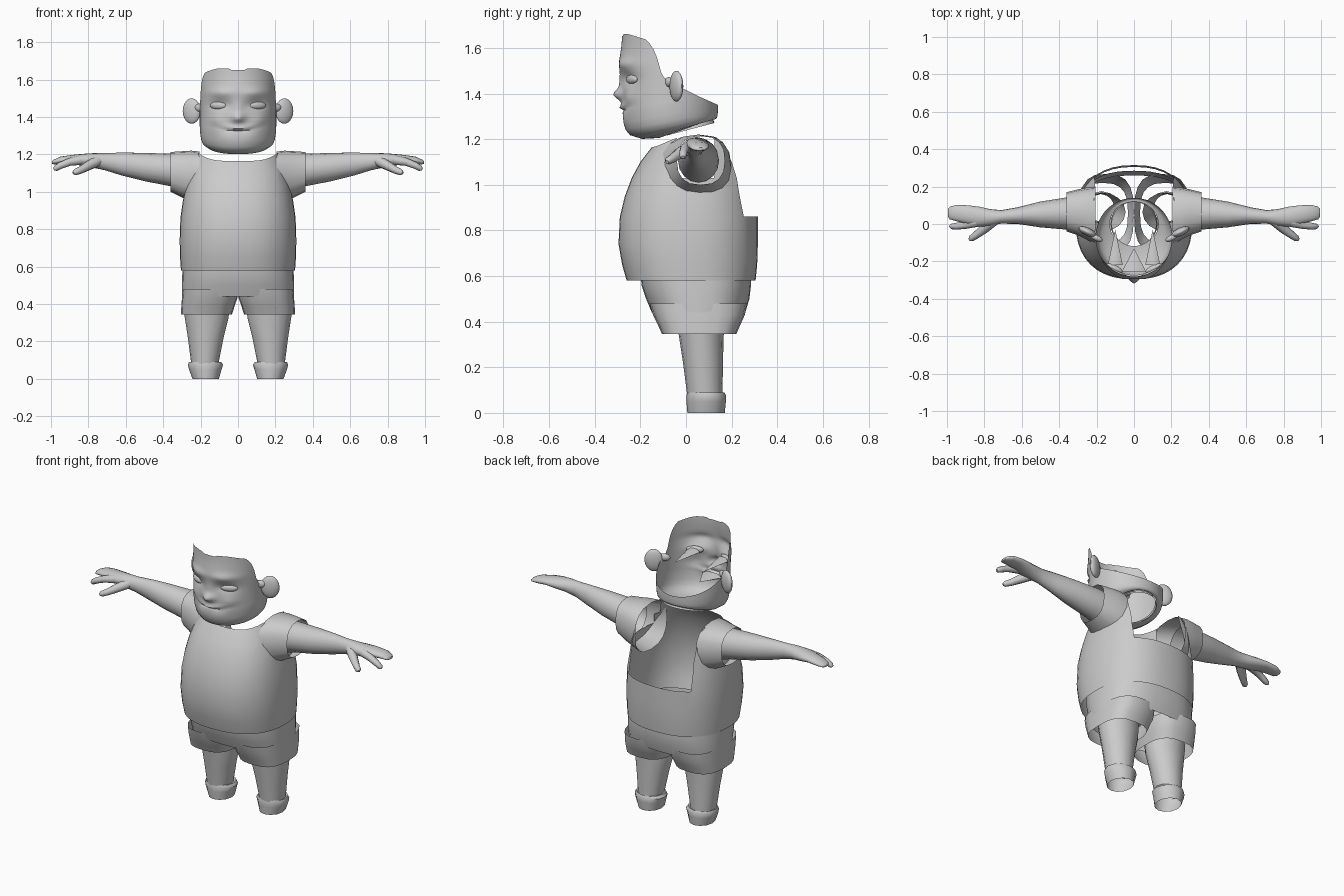
import bpy, bmesh, math
from mathutils import Vector

cube = bpy.data.objects.get("Cube")
if cube:
    bpy.data.objects.remove(cube, do_unlink=True)

clay = bpy.data.materials.new("light_grey")
clay.use_nodes = True
clay.diffuse_color = (0.6, 0.6, 0.6, 1)
clay.node_tree.nodes["Principled BSDF"].inputs["Base Color"].default_value = (0.6, 0.6, 0.6, 1)


def finish(bm, name, mirror=False, angle=50):
    bmesh.ops.recalc_face_normals(bm, faces=bm.faces)
    mesh = bpy.data.meshes.new(name)
    bm.to_mesh(mesh)
    bm.free()
    mesh.materials.append(clay)
    for p in mesh.polygons:
        p.use_smooth = True
    mesh.set_sharp_from_angle(angle=math.radians(angle))
    ob = bpy.data.objects.new(name, mesh)
    bpy.context.collection.objects.link(ob)
    if mirror:
        ob.modifiers.new("mirror", 'MIRROR')
    return ob


def skin(rows, cap=False):
    """Bridge closed rows of points into a tube."""
    bm = bmesh.new()
    rings = [[bm.verts.new(p) for p in row] for row in rows]
    n = len(rings[0])
    for a, b in zip(rings, rings[1:]):
        for i in range(n):
            j = (i + 1) % n
            bm.faces.new((a[i], a[j], b[j], b[i]))
    if cap:
        bm.faces.new(rings[-1])
    return bm


def power(v, n):
    return math.copysign(abs(v) ** (2 / n), v)


def loft(axis, sections, sides=16, n=2.0, cap=False):
    """Each section: position on axis, then low/high extents on the other two axes."""
    rows = []
    for pos, lo1, hi1, lo2, hi2 in sections:
        row = []
        for i in range(sides):
            a = 2 * math.pi * i / sides
            u = (lo1 + hi1) / 2 + (hi1 - lo1) / 2 * power(math.cos(a), n)
            v = (lo2 + hi2) / 2 + (hi2 - lo2) / 2 * power(math.sin(a), n)
            row.append((pos, u, v) if axis == 'x' else (u, v, pos))
        rows.append(row)
    return skin(rows, cap)


def interp(x, pts):
    if x <= pts[0][0]:
        return pts[0][1]
    for (x0, y0), (x1, y1) in zip(pts, pts[1:]):
        if x <= x1:
            return y0 + (y1 - y0) * (x - x0) / (x1 - x0)
    return pts[-1][1]


# Shirt body, with the upper back and armholes cut away
bm = loft('z', [(0.58, -.305, .305, -.26, .305), (0.65, -.31, .31, -.28, .312),
                (0.74, -.312, .312, -.296, .315), (0.86, -.308, .308, -.29, .315),
                (0.95, -.295, .295, -.268, .3), (1.03, -.28, .28, -.238, .29),
                (1.10, -.26, .26, -.2, .28), (1.165, -.225, .225, -.15, .25)], 40, 2.35)
for v in bm.verts:
    if v.co.z > 1.16:
        v.co.z += 0.045 * min(1, abs(v.co.x) / .215) ** 4
for co, no in (((.21, 0, 0), (1, 0, 0)), ((-.21, 0, 0), (1, 0, 0)), ((0, 0, .86), (0, 0, 1))):
    bmesh.ops.bisect_plane(bm, geom=bm.verts[:] + bm.edges[:] + bm.faces[:],
                           plane_co=co, plane_no=no, dist=0.002)
cut = []
for f in bm.faces:
    c = f.calc_center_median()
    back = c.z > .86 and c.y > 0 and abs(c.x) < .21
    armhole = c.z > 1.03 and -.06 < c.y < .14 and abs(c.x) > .21
    if back or armhole:
        cut.append(f)
bmesh.ops.delete(bm, geom=cut, context='FACES')
finish(bm, "shirt_body")

# Sleeves
bm = loft('x', [(.205, -.11, .2, .93, 1.215), (.25, -.085, .195, .95, 1.22),
                (.30, -.06, .185, .97, 1.217), (.36, -.04, .17, 1.0, 1.213)], 16, 2.5)
finish(bm, "sleeve", True)

# Shorts
bm = loft('z', [(.62, -.295, .295, -.2, .285), (.56, -.298, .298, -.195, .285),
                (.5, -.3, .3, -.175, .278), (.44, -.3, .3, -.15, .26)], 32, 2.5)
finish(bm, "shorts_waist")
bm = loft('z', [(.48, .0, .296, -.16, .268), (.43, .004, .3, -.145, .258),
                (.39, .018, .303, -.125, .24), (.345, .032, .305, -.105, .22)], 20, 2.8)
finish(bm, "shorts_leg", True)

# Legs and ankle cuffs
bm = loft('z', [(.40, .045, .293, -.04, .168), (.33, .05, .285, -.03, .165),
                (.22, .077, .268, -.013, .162), (.08, .105, .25, .005, .16)])
finish(bm, "leg", True)
bm = loft('z', [(.085, .105, .25, .012, .16), (.09, .09, .262, .006, .168),
                (.075, .08, .268, .002, .176), (.05, .088, .262, .002, .175),
                (0, .102, .243, .006, .17)], 12)
finish(bm, "ankle_cuff", True, 35)

# Arm running into a mitten-shaped hand
bm = loft('x', [(.29, -.035, .145, 1.01, 1.2), (.36, -.03, .142, 1.03, 1.204),
                (.5, -.018, .12, 1.057, 1.208), (.62, .0, .09, 1.087, 1.21),
                (.71, .002, .074, 1.115, 1.207), (.77, -.01, .08, 1.128, 1.207),
                (.83, -.015, .093, 1.138, 1.203), (.89, .0, .1, 1.15, 1.197),
                (.95, .015, .102, 1.148, 1.188), (.985, .025, .092, 1.147, 1.172),
                (.995, .04, .08, 1.15, 1.164)], cap=True)
finish(bm, "arm_and_hand", True)


def digit(name, path, radii):
    """Tapered finger along a short path."""
    pts = [Vector(p) for p in path]
    rows = []
    for i, p in enumerate(pts):
        d = (pts[min(i + 1, len(pts) - 1)] - pts[max(i - 1, 0)]).normalized()
        s = d.cross(Vector((0, 0, 1))).normalized()
        t = s.cross(d)
        rows.append([p + radii[i] * (s * math.cos(k * math.pi / 4) + t * math.sin(k * math.pi / 4))
                     for k in range(8)])
    finish(skin(rows, True), name, True)


digit("thumb", [(.75, .02, 1.165), (.80, -.025, 1.14), (.845, -.06, 1.115), (.87, -.078, 1.105), (.88, -.084, 1.1)],
      [.03, .026, .02, .017, .008])
digit("index_finger", [(.84, .01, 1.17), (.90, -.005, 1.16), (.95, -.012, 1.14), (.975, -.013, 1.125), (.985, -.013, 1.12)],
      [.026, .021, .018, .015, .007])


# Head: face, jaw and nape, open at the crown and the neck
def bump(x, z, cx, cz, wx, wz):
    return math.exp(-((x - cx) / wx) ** 2 - ((z - cz) / wz) ** 2)


def face_relief(x, z):
    ax = abs(x)
    smile = 1.322 + 1.8 * x * x
    d = .036 * bump(ax, z, 0, 1.395, .032, .024) + .010 * bump(ax, z, 0, 1.44, .022, .04)
    d += .014 * bump(ax, z, .1, 1.53, .07, .022)
    d -= .020 * bump(ax, z, .1, 1.465, .055, .026)
    d += .012 * bump(ax, z, .12, 1.385, .04, .03)
    d += .012 * bump(ax, z, 0, smile + .017, .07, .011) + .012 * bump(ax, z, 0, smile - .02, .06, .012)
    d -= .013 * bump(ax, z, 0, smile, .09, .008)
    return d


rim = [(-.25, 1.66), (-.17, 1.635), (-.13, 1.58), (-.1, 1.465), (.05, 1.39), (.14, 1.35)]
chin = [(0, 0), (.45, -.004), (.78, .012), (.9, .035), (.96, .065), (1, .11)]
columns, levels = 72, 30
rows = []
for k in range(len(chin) + levels):
    row = []
    for i in range(columns):
        a = 2 * math.pi * i / columns
        s, c = math.sin(a), -math.cos(a)
        hole = Vector((.13 * s, .12 * c, 0))
        outer = Vector((.205 * s, -.07 + .21 * c, 0))
        base = 1.205 + .35 * max(0, hole.y + .12)
        height = interp(outer.y, rim) - base
        if c < -.97:
            height -= .008
        knee = min(.11, height * .7)
        if k < len(chin):
            w, dz = chin[k][0], chin[k][1] * knee / .11
        else:
            w, dz = 1, knee + (height - knee) * (k - len(chin) + 1) / levels
        p = hole.lerp(outer, w)
        p.z = base + dz
        if c < 0:
            p.y -= face_relief(p.x, p.z) * -c * min(1, w)
            p.y -= .012 * -c * bump(0, p.z, 0, 1.53, 1, .07)
        row.append(p)
    rows.append(row)
finish(skin(rows), "head", angle=70)

# Nape lip below the back of the head
rows = []
for r, dz in ((.118, .0), (.125, -.018)):
    rows.append([(r * math.sin(a), r * -math.cos(a), 1.205 + .35 * max(0, .12 - .12 * math.cos(a)) + dz * (1 - math.cos(a)) / 2)
                 for a in (2 * math.pi * i / 32 for i in range(32))])
finish(skin(rows), "nape_lip")


def ellipsoid(name, centre, size, tilt=0.0):
    bm = bmesh.new()
    bmesh.ops.create_uvsphere(bm, u_segments=16, v_segments=10, radius=1)
    bmesh.ops.scale(bm, vec=size, verts=bm.verts)
    for v in bm.verts:
        x, y = v.co.x, v.co.y
        v.co.x = x * math.cos(tilt) - y * math.sin(tilt)
        v.co.y = x * math.sin(tilt) + y * math.cos(tilt)
    bmesh.ops.translate(bm, vec=centre, verts=bm.verts)
    finish(bm, name, True)


# Ears with a small stalk to the head, and half-closed eyes
ellipsoid("ear", (.248, -.042, 1.432), (.053, .022, .068), .45)
ellipsoid("ear_stalk", (.2, -.075, 1.45), (.035, .016, .022), .45)
ellipsoid("eyelid", (.105, -.236, 1.462), (.05, .017, .021), .45)


# Pockets that recede behind the eyes and mouth
def pocket(name, apex, centre, w, h, mirror):
    bm = bmesh.new()
    tip = bm.verts.new(apex)
    x, y, z = centre
    loop = [bm.verts.new((x + w * math.cos(a), y, z + h * math.sin(a)))
            for a in (math.pi / 3 * i for i in range(6))]
    for i in range(6):
        bm.faces.new((tip, loop[i], loop[(i + 1) % 6]))
    finish(bm, name, mirror)


pocket("eye_pocket", (.1, -.03, 1.46), (.1, -.22, 1.462), .04, .016, True)
pocket("mouth_pocket", (0, -.13, 1.33), (0, -.255, 1.325), .065, .02, False)
